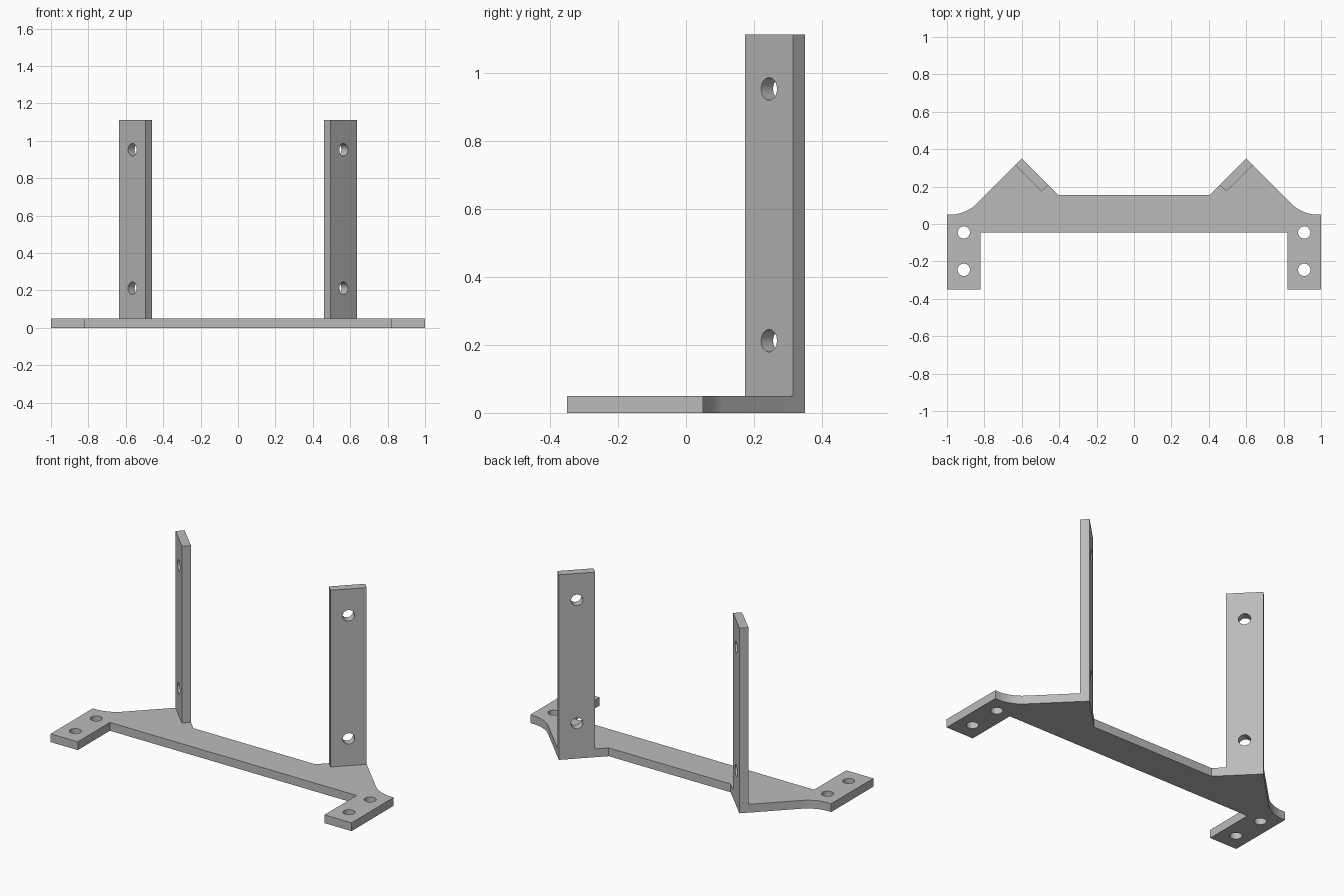
import bpy, bmesh
from math import sin, cos, pi, radians
from mathutils import Vector, Matrix

if "Cube" in bpy.data.objects:
    bpy.data.objects.remove(bpy.data.objects["Cube"], do_unlink=True)

THICK, HEIGHT, HOLE_R = 0.05, 1.112, 0.033
APEX = Vector((0.60, 0.35))          # outer corner of each upright
ALONG = Vector((-1, -1)).normalized()  # direction across an upright, inwards
INTO = Vector((1, -1)).normalized()    # direction through its thickness

grey = bpy.data.materials.new("plain_grey")
grey.use_nodes = True
GREY = (0.5, 0.5, 0.5, 1)
grey.diffuse_color = GREY
grey.node_tree.nodes["Principled BSDF"].inputs["Base Color"].default_value = GREY


def finish(name, bm):
    bmesh.ops.recalc_face_normals(bm, faces=bm.faces)
    mesh = bpy.data.meshes.new(name)
    bm.to_mesh(mesh)
    bm.free()
    obj = bpy.data.objects.new(name, mesh)
    mesh.materials.append(grey)
    bpy.context.collection.objects.link(obj)
    return obj


def prism(name, outline, z0, z1):
    """Extrude a plan outline upwards."""
    bm = bmesh.new()
    face = bm.faces.new([bm.verts.new((x, y, z0)) for x, y in outline])
    top = bmesh.ops.extrude_face_region(bm, geom=[face])["geom"]
    bmesh.ops.translate(bm, vec=(0, 0, z1 - z0),
                        verts=[v for v in top if isinstance(v, bmesh.types.BMVert)])
    return finish(name, bm)


def drill(obj, centres, axis):
    """Cut round through-holes along an axis, then smooth the bores."""
    bm = bmesh.new()
    turn = Vector(axis).to_track_quat("Z", "Y").to_matrix().to_4x4()
    for c in centres:
        bmesh.ops.create_cone(bm, cap_ends=True, segments=32, radius1=HOLE_R,
                              radius2=HOLE_R, depth=4 * THICK,
                              matrix=Matrix.Translation(c) @ turn)
    cutter = finish("hole_cutter", bm)
    cutter.hide_render = True
    mod = obj.modifiers.new("holes", "BOOLEAN")
    mod.operation, mod.solver, mod.object = "DIFFERENCE", "EXACT", cutter
    bpy.ops.object.select_all(action="DESELECT")
    bpy.context.view_layer.objects.active = obj
    obj.select_set(True)
    bpy.ops.object.modifier_apply(modifier="holes")
    bpy.data.objects.remove(cutter, do_unlink=True)
    bpy.ops.object.shade_smooth_by_angle(angle=radians(30))


# Base plate: half outline from front centre round to back centre, then mirrored
fillet_r = 0.2
fillet_x = APEX.x + APEX.y - 0.05 + fillet_r * (2 ** 0.5 - 1)
fillet = [(fillet_x - fillet_r * sin(a), 0.05 + fillet_r * (1 - cos(a)))
          for a in (pi / 4 * i / 12 for i in range(13))]
half = [(0.82, -0.045), (0.82, -0.35), (1, -0.35), (1, 0.05), *fillet,
        tuple(APEX), (0.405, 0.155)]
base = prism("base_plate", half + [(-x, y) for x, y in reversed(half)], 0, THICK)
drill(base, [(s * 0.91, y, THICK / 2) for s in (-1, 1) for y in (-0.045, -0.245)],
      (0, 0, 1))

# Uprights: diagonal straps standing on the base corners
# The strap lies along the inward back edge, its thickness measured from the corner
for s, side in ((1, "left"), (-1, "right")):
    across, through = ALONG * 0.2, INTO * THICK
    corners = [APEX, APEX + across, APEX + across + through, APEX + through]
    strap = prism(side + "_upright", [(s * p.x, p.y) for p in corners], THICK, HEIGHT)
    mid = APEX + (across + through) / 2
    drill(strap, [(s * mid.x, mid.y, z) for z in (0.212, 0.952)],
          (s * INTO.x, INTO.y, 0))
